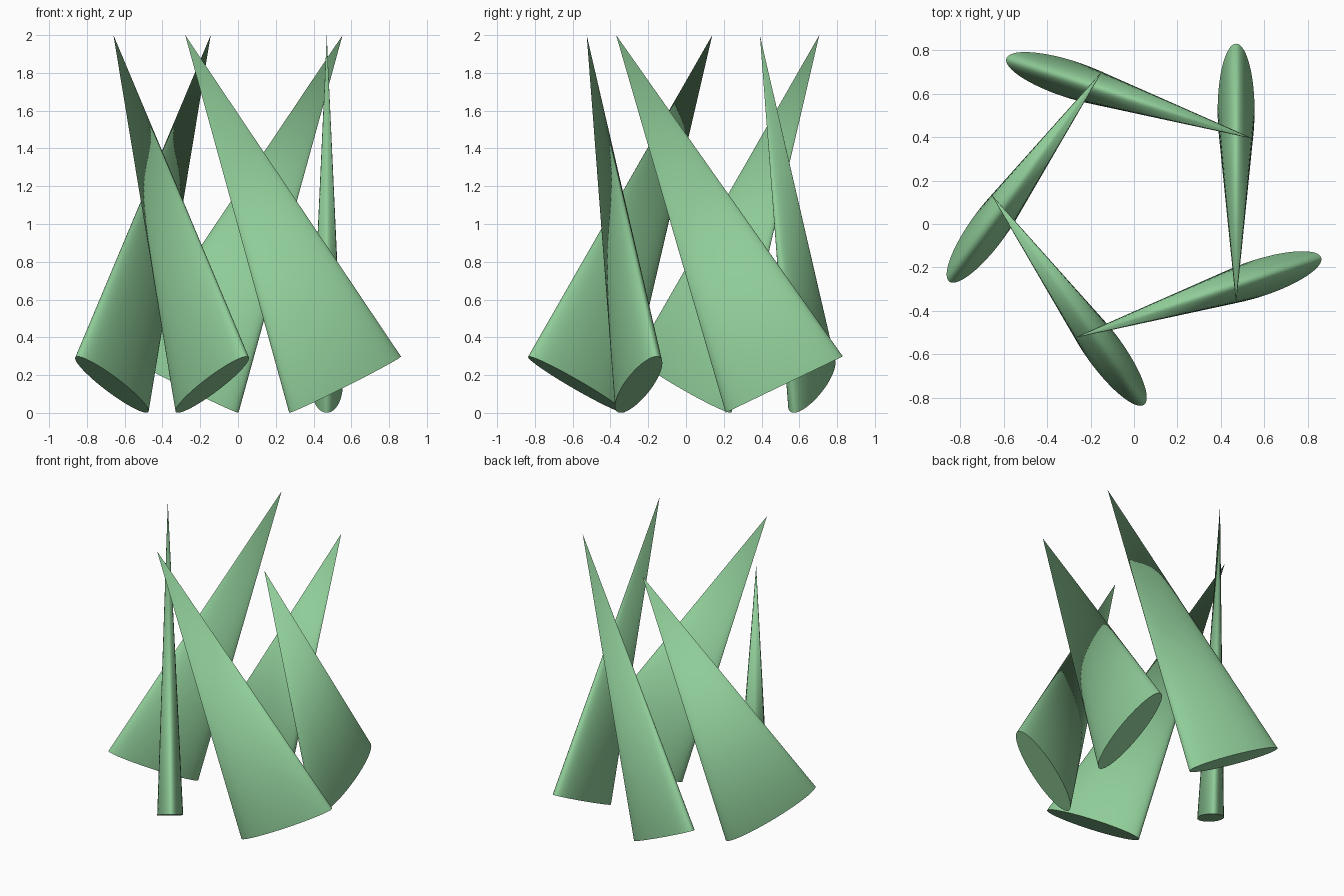
import bpy
import math
from mathutils import Matrix, Vector

cube = bpy.data.objects.get("Cube")
if cube:
    bpy.data.objects.remove(cube, do_unlink=True)

# Single leaf green colour
green = bpy.data.materials.new("leaf_green")
green.use_nodes = True
colour = (0.275, 0.604, 0.314, 1)
green.diffuse_color = colour
green.node_tree.nodes["Principled BSDF"].inputs["Base Color"].default_value = colour

# One leaning blade, described relative to the ring centre
COUNT = 5
HALF_WIDTH, HALF_THICK = 0.344, 0.085
ring_centre = Vector((-0.012, 0.068, 0))
base = Vector((0.482, 0.452, 0.15))
tip = Vector((0.482, -0.438, 2.0))
axis = tip - base
lean = math.atan2(-axis.y, axis.z)

# Flattened cones repeated around the ring
for i in range(COUNT):
    bpy.ops.mesh.primitive_cone_add(vertices=64, radius1=1, radius2=0, depth=1)
    blade = bpy.context.object
    blade.name = f"leaning_blade_{i + 1}"
    blade.data.materials.append(green)
    blade.data.transform(
        Matrix.Translation(ring_centre)
        @ Matrix.Rotation(i * math.tau / COUNT, 4, "Z")
        @ Matrix.Translation((base + tip) / 2)
        @ Matrix.Rotation(lean, 4, "X")
        @ Matrix.Diagonal((HALF_THICK, HALF_WIDTH, axis.length, 1))
    )
    bpy.ops.object.shade_smooth_by_angle(angle=math.radians(30))
